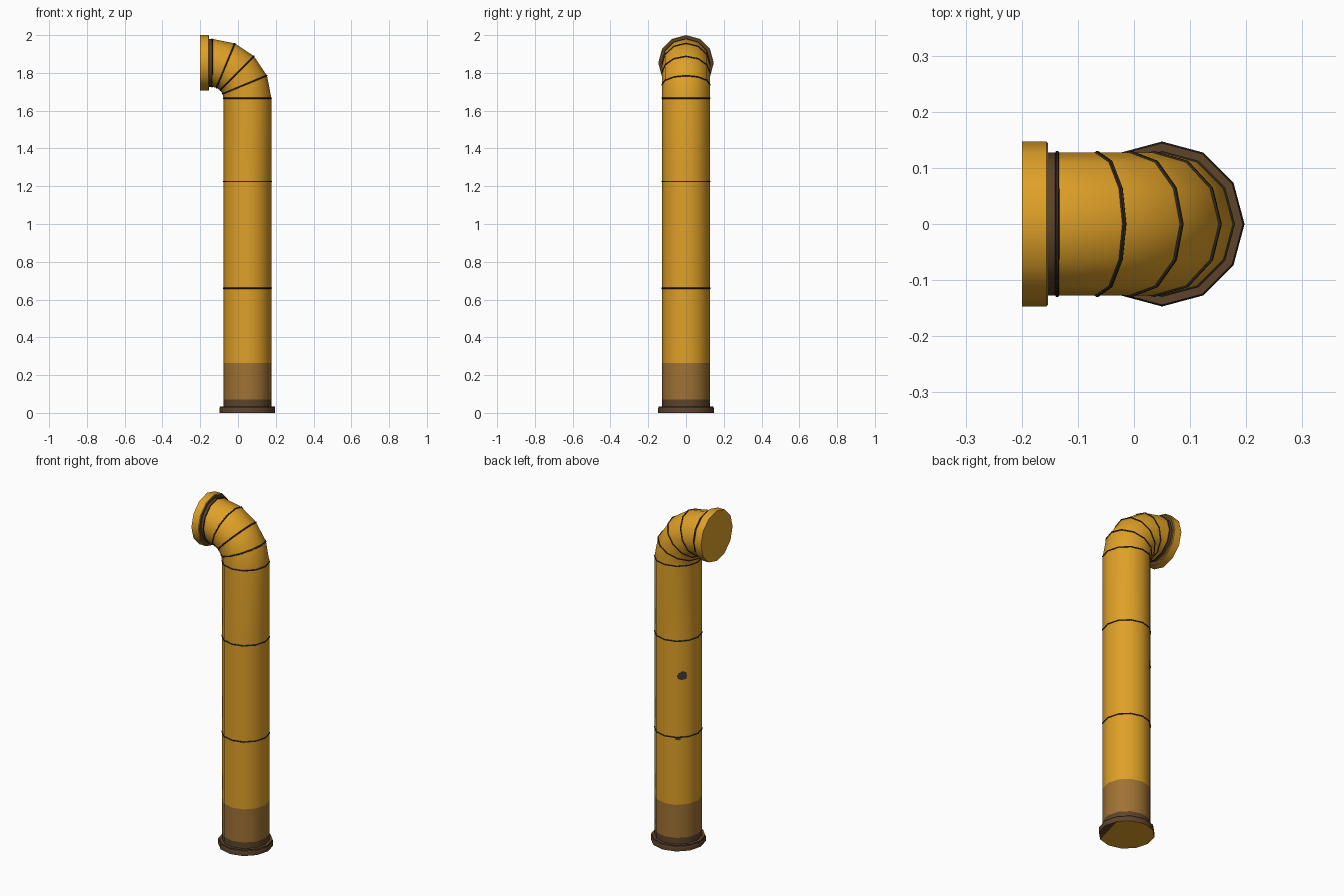
import bpy, bmesh, math
from mathutils import Vector

if "Cube" in bpy.data.objects:
    bpy.data.objects.remove(bpy.data.objects["Cube"], do_unlink=True)


def material(name, *rgb):
    m = bpy.data.materials.new(name)
    m.use_nodes = True
    m.diffuse_color = (*rgb, 1)
    m.node_tree.nodes["Principled BSDF"].inputs["Base Color"].default_value = (*rgb, 1)
    return m


YELLOW, BAND, BROWN, SEAM, CHIP = range(5)
MATS = [
    material("yellow_paint", 0.74, 0.355, 0.021),
    material("dirty_paint", 0.35, 0.17, 0.033),
    material("dark_brown", 0.11, 0.057, 0.024),
    material("seam_black", 0.03, 0.021, 0.012),
    material("bare_metal", 0.054, 0.048, 0.040),
]
SIDES = 12
PIPE_R, FLANGE_R, BEND_R = 0.127, 0.147, 0.187
BEND_X, BEND_Z = -0.137, 1.666
UP, OUT = 0, math.pi / 2          # direction of the shaft and of the mouth


def ring(turn, shift, radius):
    """Points of a pipe section at a turn of the elbow, moved along the pipe."""
    outward = Vector((math.cos(turn), 0, math.sin(turn)))
    along = Vector((-math.sin(turn), 0, math.cos(turn)))
    centre = Vector((BEND_X, 0, BEND_Z)) + outward * BEND_R + along * shift
    pts = []
    for i in range(SIDES):
        a = math.tau * i / SIDES
        pts.append(centre + outward * radius * math.cos(a)
                   + Vector((0, radius * math.sin(a), 0)))
    return pts


def finish(name, bm, smooth=True):
    bmesh.ops.recalc_face_normals(bm, faces=bm.faces)
    me = bpy.data.meshes.new(name)
    bm.to_mesh(me)
    bm.free()
    for m in MATS:
        me.materials.append(m)
    ob = bpy.data.objects.new(name, me)
    bpy.context.collection.objects.link(ob)
    if smooth:
        bpy.ops.object.select_all(action="DESELECT")
        ob.select_set(True)
        bpy.context.view_layer.objects.active = ob
        bpy.ops.object.shade_smooth_by_angle(angle=math.radians(38))
    return ob


def loft(name, sections, colours, cap_colours=None, split_cap=False):
    """Skin (turn, shift, radius) sections; one colour per span."""
    bm = bmesh.new()
    loops = [[bm.verts.new(p) for p in ring(*s)] for s in sections]
    for lo, hi, col in zip(loops, loops[1:], colours):
        for i in range(SIDES):
            j = (i + 1) % SIDES
            bm.faces.new((lo[i], lo[j], hi[j], hi[i])).material_index = col
    if cap_colours:
        for loop, col in zip((loops[0], loops[-1]), cap_colours):
            cap = bm.faces.new(loop)
            cap.material_index = col
            if split_cap and loop is loops[0]:
                # stained part of the underside
                bmesh.utils.face_split(cap, loop[-2], loop[1])
                for f in bm.faces:
                    if set(f.verts) <= set(loop) and len(f.verts) < SIDES // 2:
                        f.material_index = BROWN
    return finish(name, bm)


def height(z):
    return z - BEND_Z


# Shaft, elbow and short neck behind the mouth
heights = [0.02, 0.07, 0.265, 0.66, 1.225]
sections = [(UP, height(z), PIPE_R) for z in heights]
sections += [(OUT * k / 4, 0, PIPE_R) for k in range(5)]
sections.append((OUT, 0.03, PIPE_R))
loft("pipe", sections, [BROWN, BAND] + [YELLOW] * 7 + [BROWN])

# Thin raised seams between the pipe sections
seams = [(UP, height(0.66)), (UP, height(1.225))]
seams += [(OUT * k / 4, 0) for k in range(5)]
for n, (turn, shift) in enumerate(seams, 1):
    loft(f"seam_{n}",
         [(turn, shift + d, PIPE_R + r) for d, r in
          ((-0.005, -0.003), (-0.002, 0.003), (0.002, 0.003), (0.005, -0.003))],
         [SEAM] * 3)

# Base flange with a dark rim
loft("base_flange",
     [(UP, height(z), r) for z, r in
      ((0, FLANGE_R), (0.027, FLANGE_R), (0.034, FLANGE_R - 0.003), (0.034, 0.1))],
     [BROWN, SEAM, BROWN], (YELLOW, BROWN), split_cap=True)

# Closed mouth flange
loft("mouth_flange",
     [(OUT, s, r) for s, r in
      ((0.016, 0.1), (0.016, FLANGE_R - 0.003), (0.019, FLANGE_R), (0.063, FLANGE_R))],
     [BROWN, YELLOW, YELLOW], (BROWN, YELLOW))


def chip(name, z, offset, half_w, half_h):
    """Flat patch of worn paint on the facet facing back and to -x."""
    a = math.radians(135)
    normal = Vector((math.cos(a), math.sin(a), 0))
    side = Vector((-normal.y, normal.x, 0))
    centre = Vector((BEND_X + BEND_R, 0, z))
    centre += normal * (PIPE_R * math.cos(math.pi / SIDES) + 0.0015) + side * offset
    bm = bmesh.new()
    pts = []
    for i in range(8):
        t = math.tau * i / 8
        k = 1 if i % 3 else 0.85
        pts.append(bm.verts.new(centre + side * half_w * k * math.cos(t)
                                + Vector((0, 0, half_h * k * math.sin(t)))))
    face = bm.faces.new(pts)
    ext = bmesh.ops.extrude_face_region(bm, geom=[face])
    bmesh.ops.translate(bm, vec=-normal * 0.003,
                        verts=[v for v in ext["geom"] if isinstance(v, bmesh.types.BMVert)])
    for f in bm.faces:
        f.material_index = CHIP
    finish(name, bm, smooth=False)


chip("paint_chip_large", 1.02, 0, 0.03, 0.027)
chip("paint_chip_small", 0.652, -0.022, 0.017, 0.009)
